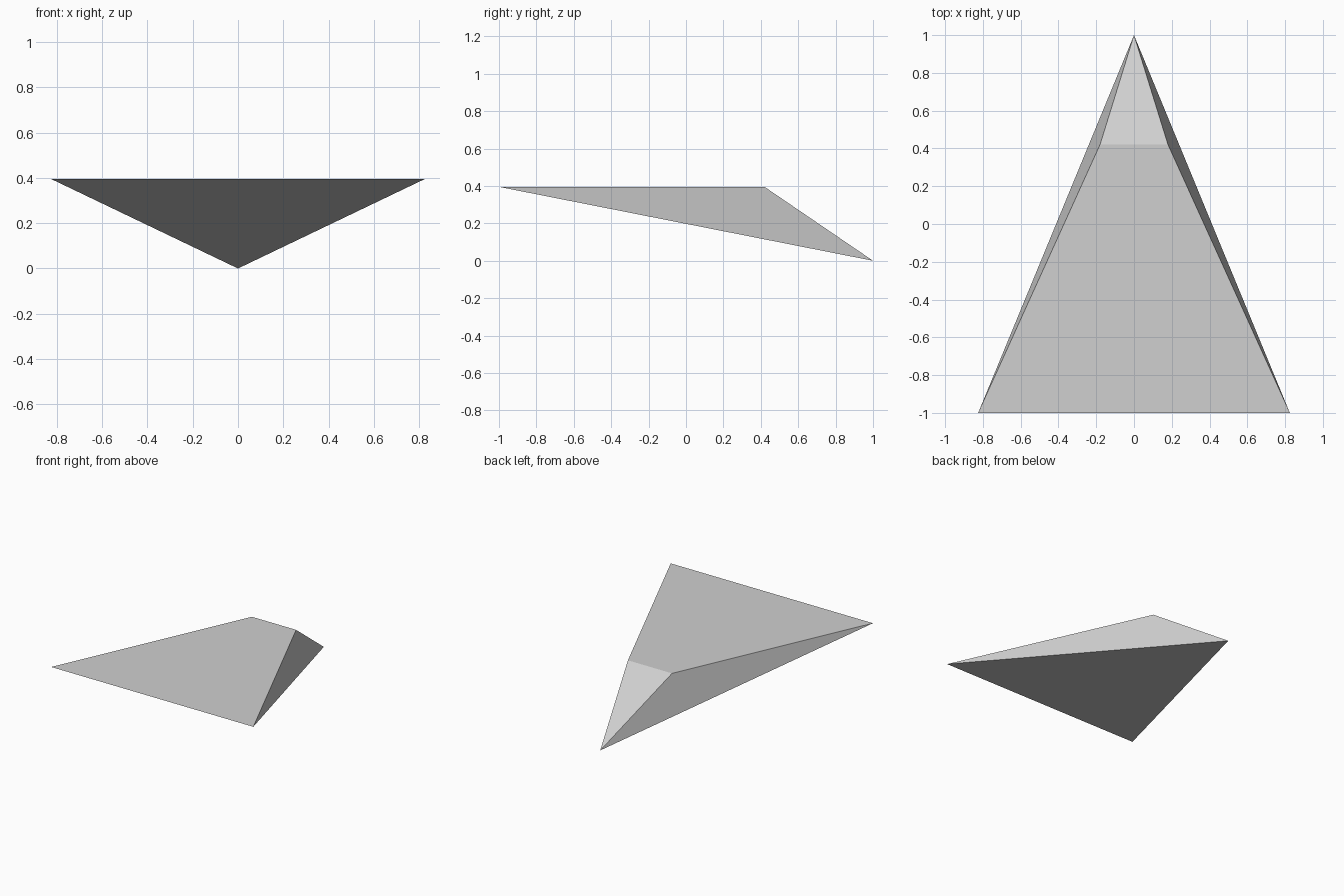
import bpy
import bmesh

cube = bpy.data.objects.get("Cube")
if cube:
    bpy.data.objects.remove(cube, do_unlink=True)

# Plain light grey
grey = bpy.data.materials.new("light_grey")
grey.use_nodes = True
colour = (0.63, 0.63, 0.63, 1)
grey.diffuse_color = colour
grey.node_tree.nodes["Principled BSDF"].inputs["Base Color"].default_value = colour

# Outline of the flat deck, and the low point where the sides meet
wide, narrow, height = 0.825, 0.18, 0.395
front_y, shoulder_y, tip_y = -1.0, 0.42, 1.0

bm = bmesh.new()
deck = [bm.verts.new((x, y, height)) for x, y in (
    (-wide, front_y), (wide, front_y), (narrow, shoulder_y), (-narrow, shoulder_y))]
tip = bm.verts.new((0, tip_y, 0))

# Deck, then one triangle from each deck edge down to the tip
bm.faces.new(deck)
for i, corner in enumerate(deck):
    bm.faces.new((corner, tip, deck[(i + 1) % len(deck)]))
bmesh.ops.recalc_face_normals(bm, faces=bm.faces)

mesh = bpy.data.meshes.new("wedge_body")
bm.to_mesh(mesh)
bm.free()
mesh.materials.append(grey)
body = bpy.data.objects.new("wedge_body", mesh)
bpy.context.scene.collection.objects.link(body)
